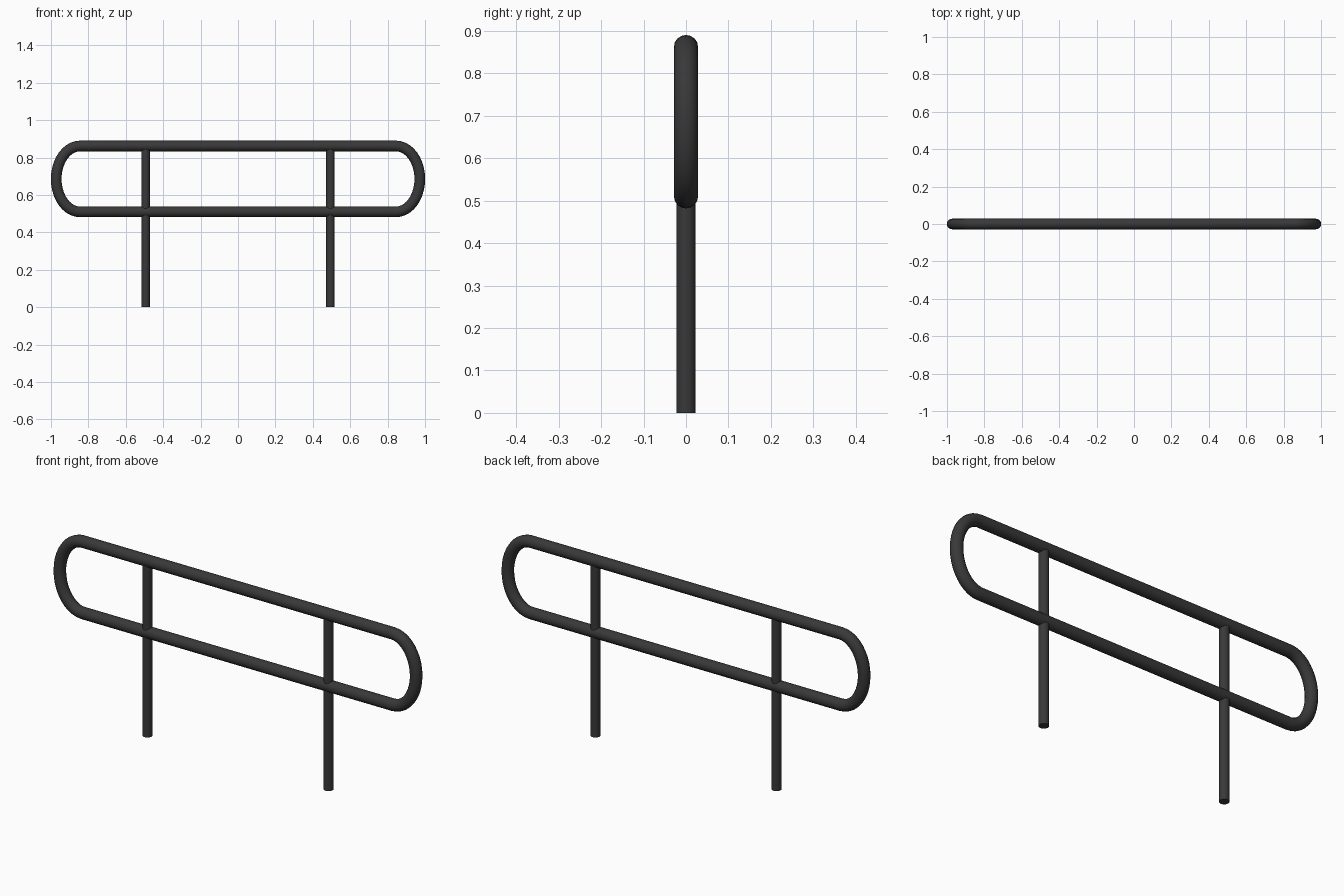
import bpy
from math import sin, cos, pi, radians

if "Cube" in bpy.data.objects:
    bpy.data.objects.remove(bpy.data.objects["Cube"])

# Dark painted metal
metal = bpy.data.materials.new("dark_metal")
metal.diffuse_color = (0.04, 0.04, 0.04, 1)
metal.use_nodes = True
metal.node_tree.nodes["Principled BSDF"].inputs["Base Color"].default_value = metal.diffuse_color

# Closed rail loop: two straight bars joined by half-ellipse ends
MID_Z, HALF_H = 0.686, 0.176
END_X, BEND = 0.845, 0.127
STEPS = 20
path = []
for side in (1, -1):
    for i in range(STEPS + 1):
        a = -pi / 2 + pi * i / STEPS
        path.append((side * (END_X + BEND * cos(a)), 0, MID_Z + side * HALF_H * sin(a)))

curve = bpy.data.curves.new("rail_loop", "CURVE")
curve.dimensions = "3D"
curve.bevel_depth = 0.0285
curve.bevel_resolution = 6
spline = curve.splines.new("POLY")
spline.points.add(len(path) - 1)
for point, co in zip(spline.points, path):
    point.co = (*co, 1)
spline.use_cyclic_u = True
spline.use_smooth = True
rail = bpy.data.objects.new("rail_loop", curve)
bpy.context.collection.objects.link(rail)
curve.materials.append(metal)

# Two upright posts, ending inside the top bar
POST_H = MID_Z + HALF_H - 0.005
for name, x in (("left_post", -0.494), ("right_post", 0.494)):
    bpy.ops.mesh.primitive_cylinder_add(vertices=24, radius=0.0225, depth=POST_H,
                                        location=(x, 0, POST_H / 2))
    post = bpy.context.object
    post.name = name
    post.data.materials.append(metal)
    bpy.ops.object.shade_smooth_by_angle(angle=radians(40))
